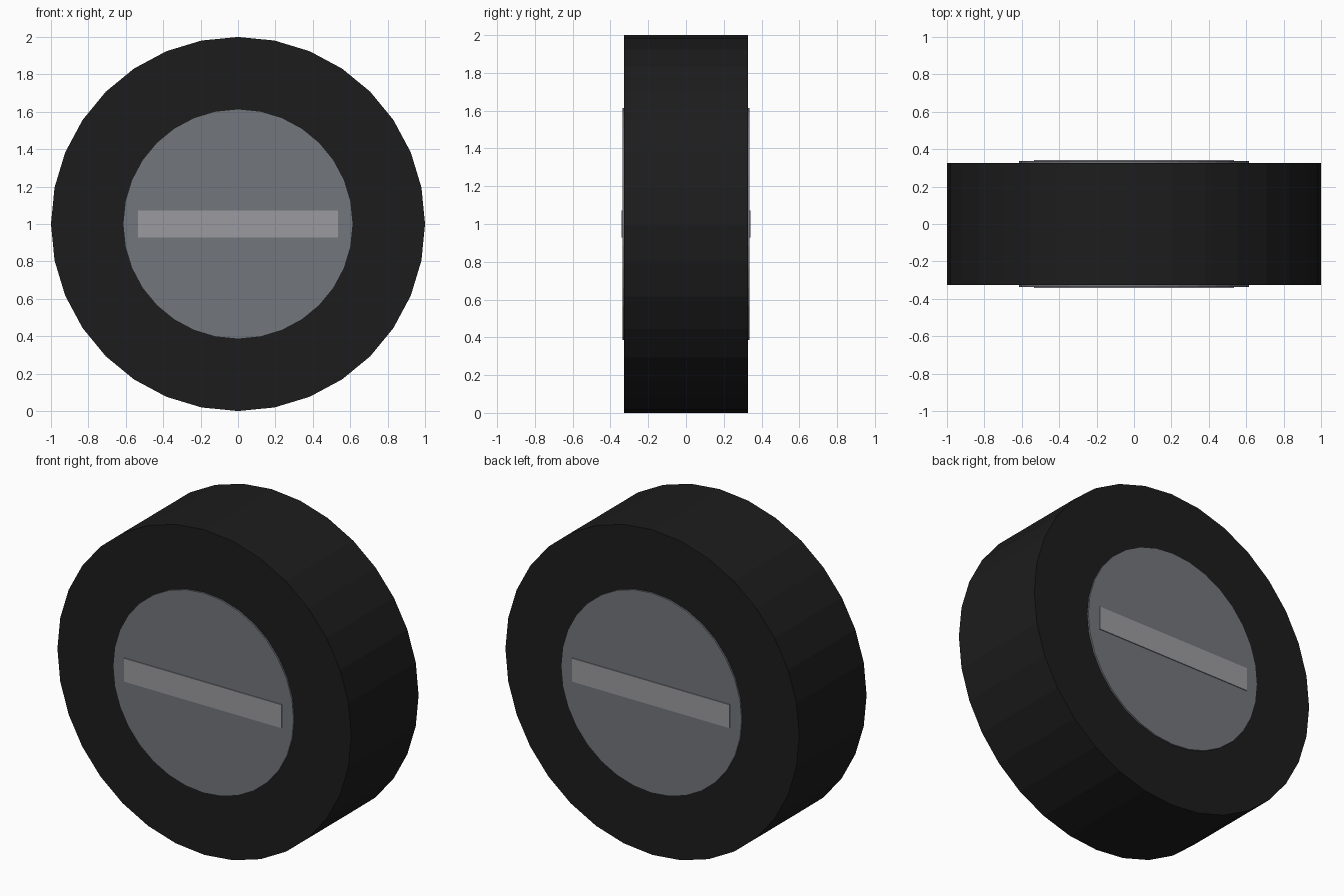
import bpy
import math

if "Cube" in bpy.data.objects:
    bpy.data.objects.remove(bpy.data.objects["Cube"])


def paint(obj, name, color):
    mat = bpy.data.materials.new(name)
    mat.diffuse_color = (*color, 1)
    mat.use_nodes = True
    mat.node_tree.nodes["Principled BSDF"].inputs["Base Color"].default_value = mat.diffuse_color
    obj.data.materials.append(mat)


def disc(name, radius, depth):
    """32-sided cylinder lying along the y axis, centred on the axle."""
    bpy.ops.mesh.primitive_cylinder_add(vertices=32, radius=radius, depth=depth,
                                        location=(0, 0, 1),
                                        rotation=(math.pi / 2, 0, 0))
    obj = bpy.context.object
    obj.name = name
    bpy.ops.object.transform_apply(location=False, rotation=True, scale=True)
    return obj


# Tyre
tyre = disc("tyre", 1.0, 0.654)
paint(tyre, "rubber", (0.012, 0.012, 0.012))

# Hub, standing slightly proud of the tyre on both sides
hub = disc("hub", 0.615, 0.674)
paint(hub, "hub_metal", (0.17, 0.18, 0.20))

# Raised spoke bar on each side of the hub
for name, side in (("front_spoke_bar", -1), ("back_spoke_bar", 1)):
    bpy.ops.mesh.primitive_cube_add(size=1, location=(0, side * 0.327, 1))
    bar = bpy.context.object
    bar.name = name
    bar.scale = (1.07, 0.03, 0.144)
    bpy.ops.object.transform_apply(location=False, rotation=False, scale=True)
    paint(bar, "bar_metal", (0.33, 0.33, 0.35))
